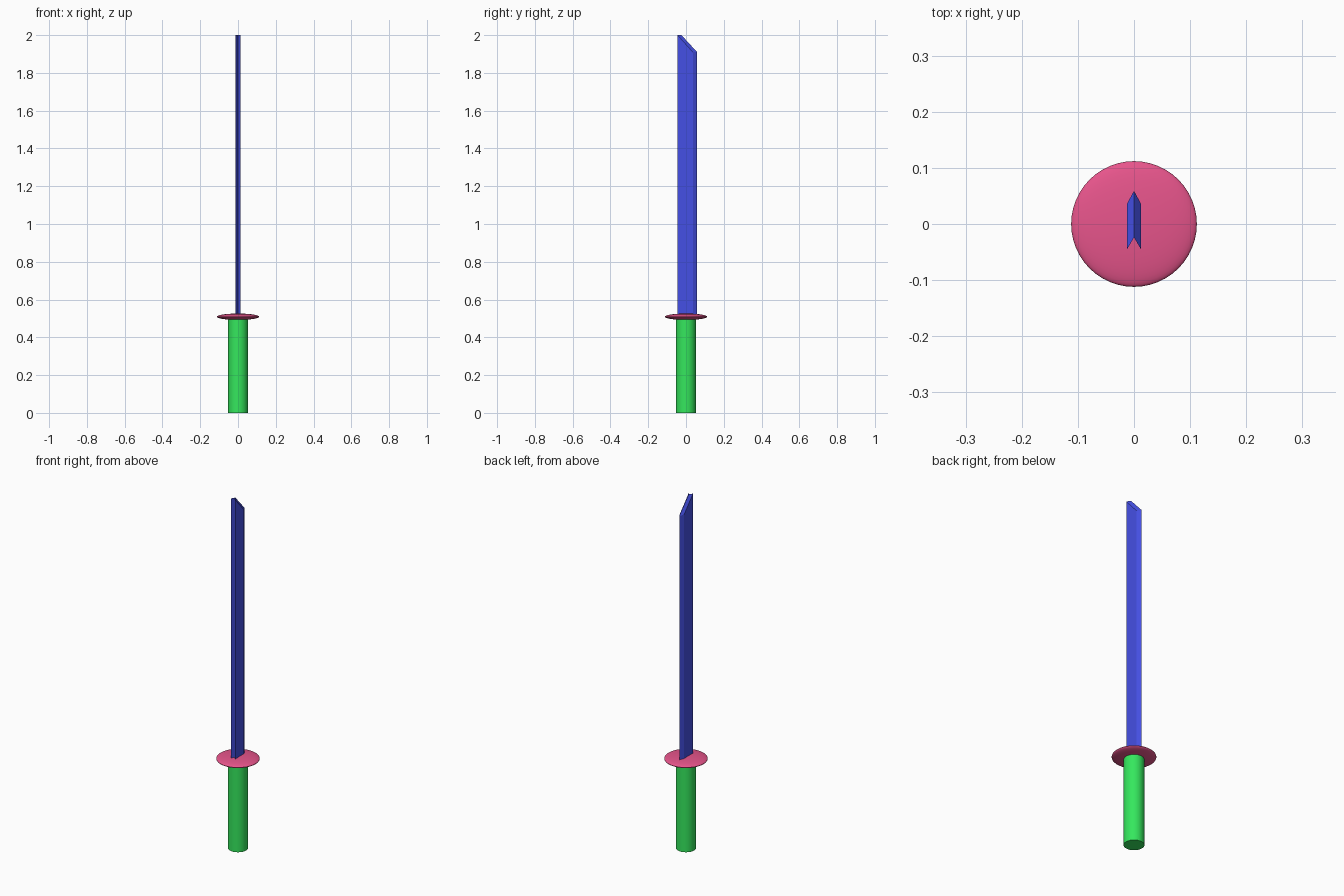
import bpy, bmesh

if "Cube" in bpy.data.objects:
    bpy.data.objects.remove(bpy.data.objects["Cube"])


def paint(obj, name, color):
    mat = bpy.data.materials.new(name)
    mat.diffuse_color = (*color, 1)
    mat.use_nodes = True
    mat.node_tree.nodes["Principled BSDF"].inputs["Base Color"].default_value = mat.diffuse_color
    obj.data.materials.append(mat)


# Grip: plain round handle
bpy.ops.mesh.primitive_cylinder_add(vertices=32, radius=0.052, depth=0.5, location=(0, 0, 0.25))
grip = bpy.context.object
grip.name = "grip"
bpy.ops.object.shade_smooth_by_angle()
paint(grip, "grip_green", (0.035, 0.80, 0.11))

# Guard: flattened sphere
bpy.ops.mesh.primitive_uv_sphere_add(segments=48, ring_count=24, radius=0.112, location=(0, 0, 0.509))
guard = bpy.context.object
guard.name = "guard"
guard.scale.z = 0.017 / 0.112
bpy.ops.object.transform_apply(location=False, rotation=False, scale=True)
bpy.ops.object.shade_smooth_by_angle(angle=1.0)
paint(guard, "guard_pink", (0.80, 0.09, 0.26))

# Blade: half of a chevron section with a slanted tip, given as (x, y, top z)
HALF = [(0, -0.024, 2.0), (0.0125, -0.045, 2.0), (0.0125, 0.036, 1.91), (0, 0.059, 1.91)]
BASE_Z = 0.515
bm = bmesh.new()
low = [bm.verts.new((x, y, BASE_Z)) for x, y, z in HALF]
top = [bm.verts.new(p) for p in HALF]
for i in range(3):
    bm.faces.new((low[i], low[i + 1], top[i + 1], top[i]))
bm.faces.new(top)
bm.faces.new(low[::-1])
mesh = bpy.data.meshes.new("blade")
bm.to_mesh(mesh)
bm.free()
blade = bpy.data.objects.new("blade", mesh)
bpy.context.collection.objects.link(blade)
mirror = blade.modifiers.new("mirror", 'MIRROR')
mirror.use_axis[0] = True
mirror.merge_threshold = 0.0005
paint(blade, "blade_blue", (0.06, 0.08, 0.78))
